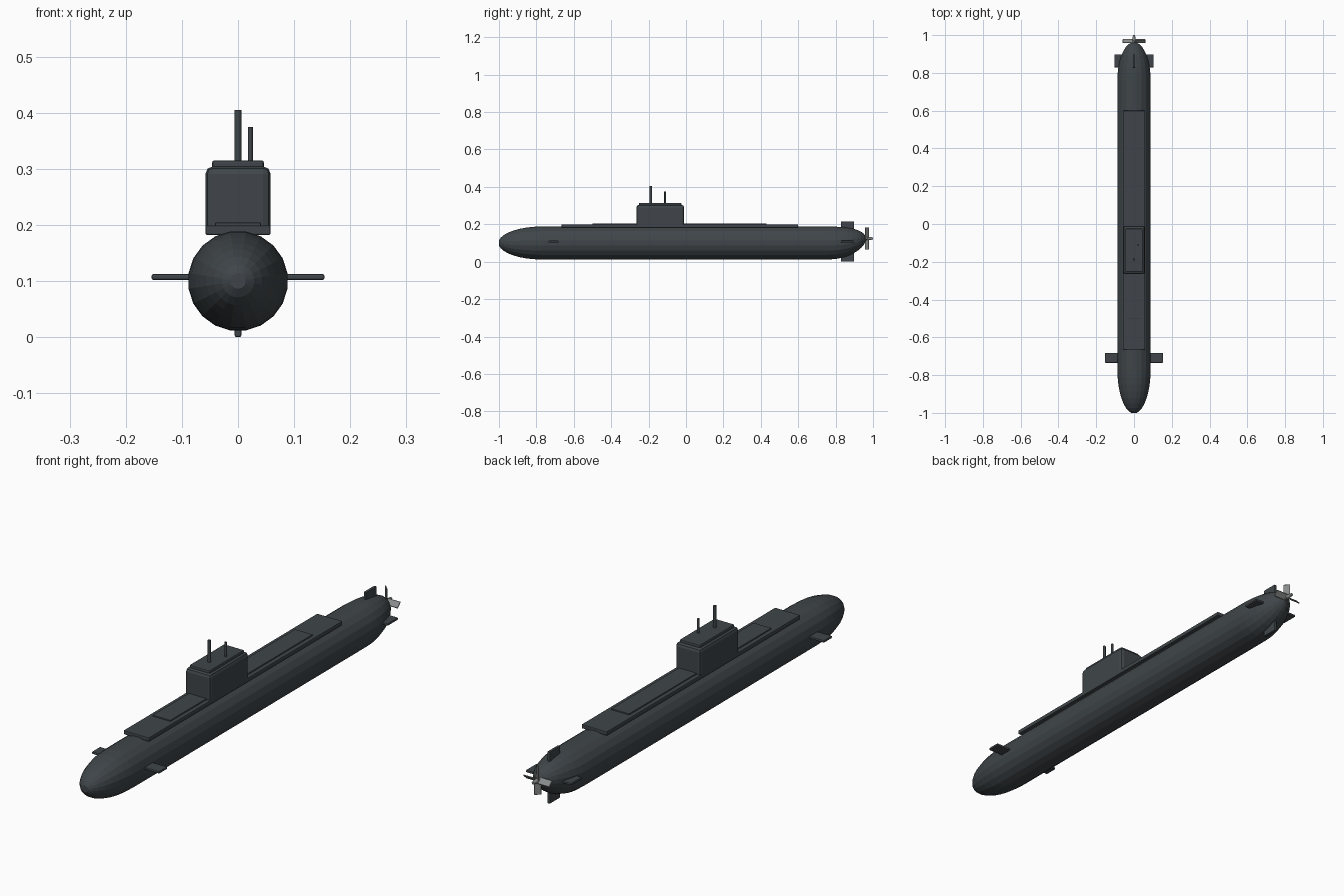
import bpy, bmesh, math
from mathutils import Matrix, Vector

if "Cube" in bpy.data.objects:
    bpy.data.objects.remove(bpy.data.objects["Cube"], do_unlink=True)


def material(name, rgb):
    m = bpy.data.materials.new(name)
    m.use_nodes = True
    m.diffuse_color = (*rgb, 1)
    m.node_tree.nodes["Principled BSDF"].inputs["Base Color"].default_value = (*rgb, 1)
    return m


SLATE = material("dark_slate", (0.05, 0.06, 0.067))
METAL = material("propeller_metal", (0.25, 0.26, 0.26))


def add_object(name, bm, mat):
    bmesh.ops.recalc_face_normals(bm, faces=bm.faces)
    mesh = bpy.data.meshes.new(name)
    bm.to_mesh(mesh)
    bm.free()
    mesh.materials.append(mat)
    obj = bpy.data.objects.new(name, mesh)
    bpy.context.collection.objects.link(obj)
    return obj


def box(name, low, high, bevel=0.0, segments=2, mat=SLATE):
    """Box between two corners with rounded edges."""
    low, high = Vector(low), Vector(high)
    bm = bmesh.new()
    bmesh.ops.create_cube(bm, size=1)
    bmesh.ops.scale(bm, vec=high - low, verts=bm.verts)
    bmesh.ops.translate(bm, vec=(low + high) / 2, verts=bm.verts)
    obj = add_object(name, bm, mat)
    if bevel:
        mod = obj.modifiers.new("Bevel", "BEVEL")
        mod.width = bevel
        mod.segments = segments
    return obj


def cylinder(name, r1, r2, length, matrix, mat=SLATE, sides=12):
    bm = bmesh.new()
    bmesh.ops.create_cone(bm, cap_ends=True, segments=sides, radius1=r1,
                          radius2=r2, depth=length, matrix=matrix)
    return add_object(name, bm, mat)


# Hull: rounded bow, straight body, tapering stern that rises slightly
SIDES, RADIUS, AXIS = 20, 0.0893, 0.1
BOW, STERN = -0.77, 0.76
STEPS = 8
stations = []
for i in range(STEPS + 1):
    a = math.radians(81) * (1 - i / STEPS)
    stations.append((BOW - 0.23 * math.sin(a) / math.sin(math.radians(81)), RADIUS * math.cos(a), AXIS))
for i in range(STEPS + 1):
    a = math.radians(81) * i / STEPS
    t = math.sin(a) / math.sin(math.radians(81))
    stations.append((STERN + 0.2 * t, RADIUS * math.cos(a), AXIS + 0.022 * t * t))

bm = bmesh.new()
rings = []
for y, r, z in stations:
    angles = [2 * math.pi * (k + 0.5) / SIDES for k in range(SIDES)]
    rings.append([bm.verts.new((r * math.cos(a), y, z + r * math.sin(a))) for a in angles])
for ring, nxt in zip(rings, rings[1:]):
    for k in range(SIDES):
        j = (k + 1) % SIDES
        bm.faces.new((ring[k], ring[j], nxt[j], nxt[k]))
bm.faces.new(rings[0])
bm.faces.new(rings[-1])
add_object("hull", bm, SLATE)

# Deck plates
box("deck", (-0.058, -0.665, 0.182), (0.058, 0.6, 0.199), 0.003)
box("deck_inner_plate", (-0.041, -0.5, 0.195), (0.041, 0.43, 0.204), 0.002)

# Sail with roof cap
box("sail", (-0.058, -0.265, 0.183), (0.058, -0.01, 0.304), 0.013)
box("sail_cap", (-0.046, -0.252, 0.298), (0.046, -0.025, 0.315), 0.004)

# Masts
for name, x, y, top, r in (("periscope", 0, -0.188, 0.405, 0.006),
                           ("antenna_mast", 0.022, -0.112, 0.374, 0.0045)):
    base = 0.3
    cylinder(name, r, r, top - base, Matrix.Translation((x, y, (top + base) / 2)))

# Bow planes and stern planes on both sides
for side, s in (("left", 1), ("right", -1)):
    for part, y0, y1, x0, x1 in (("bow_plane", -0.735, -0.682, 0.07, 0.154),
                                 ("stern_plane", 0.829, 0.898, 0.02, 0.104)):
        xs = sorted((s * x0, s * x1))
        box(f"{side}_{part}", (xs[0], y0, 0.102), (xs[1], y1, 0.112), 0.003)

# Rudders
box("upper_rudder", (-0.006, 0.829, 0.12), (0.006, 0.898, 0.215), 0.003)
box("lower_rudder", (-0.006, 0.829, 0.0), (0.006, 0.898, 0.09), 0.003)

# Propeller hub and four pitched blades
HUB = Vector((0, 0.968, 0.124))
turn = Matrix.Rotation(math.radians(-90), 4, "X")
cylinder("propeller_hub", 0.011, 0.006, 0.05,
         Matrix.Translation((0, 0.975, HUB.z)) @ turn, METAL)
for i in range(4):
    blade = box(f"propeller_blade_{i + 1}", (-0.014, -0.002, 0.004), (0.014, 0.002, 0.06),
                0.0015, 1, METAL)
    blade.matrix_world = (Matrix.Translation(HUB)
                          @ Matrix.Rotation(i * math.pi / 2, 4, "Y")
                          @ Matrix.Rotation(-math.pi / 4, 4, "Z"))
